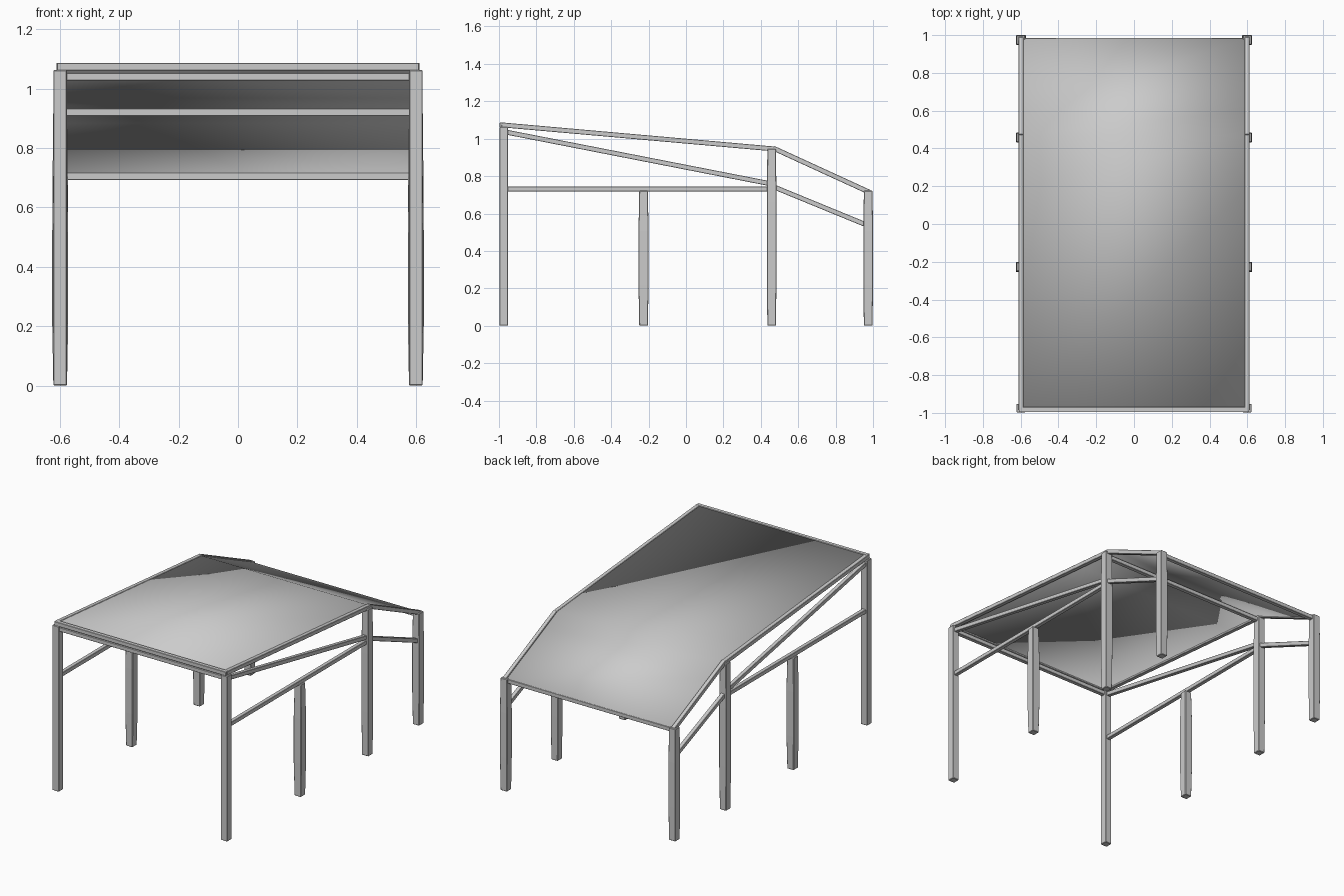
import bpy, bmesh
from mathutils import Vector

if "Cube" in bpy.data.objects:
    bpy.data.objects.remove(bpy.data.objects["Cube"], do_unlink=True)

grey = bpy.data.materials.new("light grey")
grey.use_nodes = True
colour = (0.6, 0.6, 0.6, 1)
grey.diffuse_color = colour
grey.node_tree.nodes["Principled BSDF"].inputs["Base Color"].default_value = colour


def finish(name, bm, bevel=0):
    bmesh.ops.recalc_face_normals(bm, faces=bm.faces)
    mesh = bpy.data.meshes.new(name)
    bm.to_mesh(mesh)
    bm.free()
    mesh.materials.append(grey)
    obj = bpy.data.objects.new(name, mesh)
    bpy.context.collection.objects.link(obj)
    if bevel:
        mod = obj.modifiers.new("soft edges", "BEVEL")
        mod.width = bevel
        mod.segments = 1
    return obj


def post(name, x, y, height, bulge):
    # Square timber, swelling a little at mid height
    bm = bmesh.new()
    rings = []
    for z, grow in ((0, 0), (0.3, bulge), (0.7, bulge), (1, 0)):
        h = 0.023 + grow
        rings.append([bm.verts.new((x + sx * h, y + sy * h, z * height))
                      for sx, sy in ((-1, -1), (1, -1), (1, 1), (-1, 1))])
    for low, high in zip(rings, rings[1:]):
        for i in range(4):
            j = (i + 1) % 4
            bm.faces.new((low[i], low[j], high[j], high[i]))
    bm.faces.new(rings[0][::-1])
    bm.faces.new(rings[-1])
    return finish(name, bm, 0.003)


def beam(name, start, end, width=0.026, depth=0.026):
    # Rectangular bar between two points, ends cut square
    start, end = Vector(start), Vector(end)
    along = (end - start).normalized()
    side = along.cross(Vector((0, 0, 1))).normalized()
    up = side.cross(along)
    bm = bmesh.new()
    ends = []
    for p in (start, end):
        ends.append([bm.verts.new(p + side * a * width / 2 + up * b * depth / 2)
                     for a, b in ((-1, -1), (1, -1), (1, 1), (-1, 1))])
    for i in range(4):
        j = (i + 1) % 4
        bm.faces.new((ends[0][i], ends[0][j], ends[1][j], ends[1][i]))
    bm.faces.new(ends[0][::-1])
    bm.faces.new(ends[1])
    return finish(name, bm, 0.002)


# Posts and side bars, both sides
for s, label in ((1, "left"), (-1, "right")):
    x = s * 0.599
    post(label + "_front_post", x, -0.975, 1.062, 0)
    post(label + "_middle_post", x, -0.227, 0.722, 0.004)
    post(label + "_ridge_post", x, 0.458, 0.945, 0.003)
    post(label + "_back_post", x, 0.974, 0.722, 0.003)
    beam(label + "_level_bar", (x, -0.97, 0.732), (x, 0.458, 0.732))
    beam(label + "_long_brace", (x, -0.975, 1.038), (x, 0.458, 0.758))
    beam(label + "_back_brace", (x, 0.458, 0.747), (x, 0.97, 0.537))
    beam(label + "_front_rail", (x, -0.985, 1.074), (x, 0.475, 0.945))
    beam(label + "_back_rail", (x, 0.468, 0.949), (x, 0.985, 0.712))

# Cross bars
for name, y, z in (("front_top_bar", -0.983, 1.074), ("front_lower_bar", -0.975, 1.04),
                   ("ridge_bar", 0.458, 0.92), ("back_bar", 0.972, 0.705)):
    beam(name, (-0.61, y, z), (0.61, y, z))

# Folded roof sheet
bm = bmesh.new()
rows = [[bm.verts.new((x, y, z)) for x in (-0.608, 0.608)]
        for y, z in ((-0.985, 1.084), (0.2, 0.98), (0.468, 0.956), (0.6, 0.894), (0.982, 0.719))]
for a, b in zip(rows, rows[1:]):
    bm.faces.new((a[0], a[1], b[1], b[0]))
roof = finish("roof_sheet", bm)
thick = roof.modifiers.new("thickness", "SOLIDIFY")
thick.thickness = 0.012
thick.offset = -1
bpy.context.view_layer.objects.active = roof
roof.select_set(True)
bpy.ops.object.shade_smooth_by_angle(angle=0.6)
